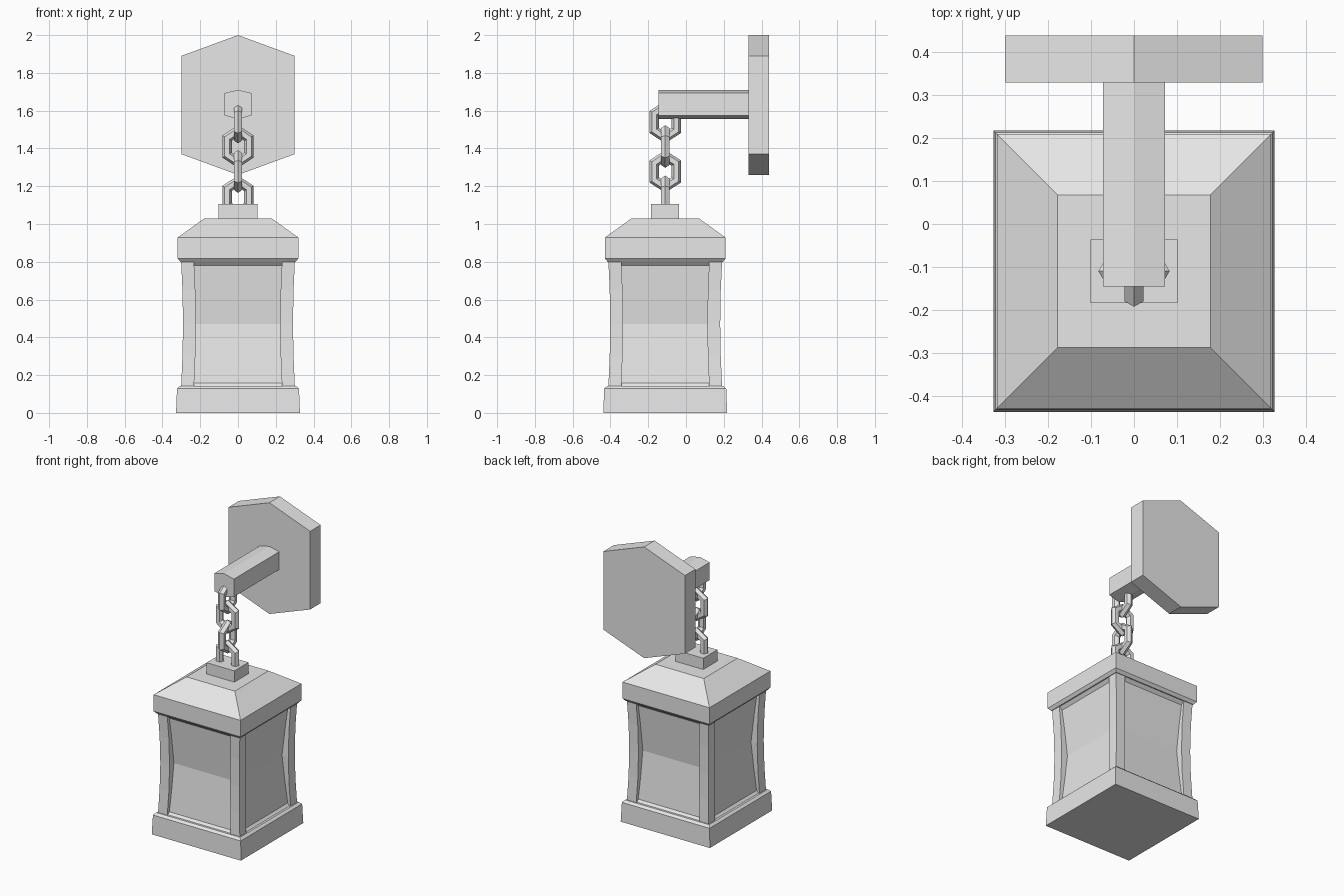
import bpy, bmesh, math
from mathutils import Vector

cube = bpy.data.objects.get("Cube")
if cube:
    bpy.data.objects.remove(cube, do_unlink=True)

HANG_Y = -0.11  # vertical axis of the chain and lantern

grey = bpy.data.materials.new("plain grey")
grey.use_nodes = True
grey.diffuse_color = (0.8, 0.8, 0.8, 1)
grey.node_tree.nodes["Principled BSDF"].inputs["Base Color"].default_value = (0.8, 0.8, 0.8, 1)


def loft(name, rings, closed=False):
    """Skin a list of point rings; cap the ends unless the rings form a loop."""
    bm = bmesh.new()
    loops = [[bm.verts.new(p) for p in ring] for ring in rings]
    n = len(loops[0])
    pairs = list(zip(loops, loops[1:]))
    if closed:
        pairs.append((loops[-1], loops[0]))
    else:
        bm.faces.new(loops[0][::-1])
        bm.faces.new(loops[-1])
    for a, b in pairs:
        for i in range(n):
            j = (i + 1) % n
            bm.faces.new((a[i], a[j], b[j], b[i]))
    bmesh.ops.recalc_face_normals(bm, faces=bm.faces)
    mesh = bpy.data.meshes.new(name)
    bm.to_mesh(mesh)
    bm.free()
    mesh.materials.append(grey)
    obj = bpy.data.objects.new(name, mesh)
    bpy.context.collection.objects.link(obj)
    return obj


def rect(hx, hy, z, cx=0, cy=0):
    return [(cx + sx * hx, HANG_Y + cy + sy * hy, z)
            for sx, sy in ((-1, -1), (1, -1), (1, 1), (-1, 1))]


def stack(name, profile):
    return loft(name, [rect(h, h, z) for h, z in profile])


def hex_bar(name, half, low, low_side, high_side, high, y0, y1):
    outline = [(0, low), (half, low_side), (half, high_side),
               (0, high), (-half, high_side), (-half, low_side)]
    return loft(name, [[(x, y, z) for x, z in outline] for y in (y0, y1)])


def chain_link(name, z, across_x):
    """Six-sided wire swept round an upright hexagon with mitred corners."""
    wire = 0.025
    path = [Vector(p) for p in ((0, 0.083), (0.058, 0.045), (0.058, -0.045),
                                (0, -0.083), (-0.058, -0.045), (-0.058, 0.045))]
    rings = []
    for i, p in enumerate(path):
        into = (p - path[i - 1]).normalized()
        out = (path[(i + 1) % 6] - p).normalized()
        n1, n2 = Vector((-into.y, into.x)), Vector((-out.y, out.x))
        mitre = -(n1 + n2) / (1 + n1.dot(n2))
        ring = []
        for k in range(6):
            a = math.radians(60 * k)
            q = p + mitre * wire * math.cos(a)
            side = wire * math.sin(a)
            x, y = (q.x, side) if across_x else (side, q.x)
            ring.append((x, HANG_Y + y, z + q.y))
        rings.append(ring)
    return loft(name, rings, closed=True)


# Wall bracket
hex_bar("wall_plate", 0.3, 1.26, 1.37, 1.89, 2.0, 0.33, 0.44)
hex_bar("bracket_arm", 0.072, 1.555, 1.575, 1.693, 1.71, -0.146, 0.33)

# Chain, with links turned alternately
for i, z in enumerate((1.54, 1.41, 1.278, 1.143)):
    chain_link(f"chain_link_{i + 1}", z, across_x=i % 2 == 1)

# Lantern
loft("chain_mount", [rect(0.102, 0.074, z) for z in (1.03, 1.105)])
stack("lantern_roof", [(0.305, 0.8), (0.32, 0.818), (0.32, 0.928), (0.178, 1.03)])
stack("lantern_panels", [(0.3, 0.135), (0.28, 0.157), (0.245, 0.47), (0.28, 0.78), (0.3, 0.802)])
stack("lantern_base", [(0.328, 0), (0.323, 0.128), (0.308, 0.142)])

# Corner posts, bowed slightly inwards
post_width = 0.034
for sx, x_name in ((1, "left"), (-1, "right")):
    for sy, y_name in ((1, "back"), (-1, "front")):
        rings = []
        for outer, z in ((0.301, 0.138), (0.294, 0.3), (0.291, 0.47), (0.294, 0.65), (0.301, 0.802)):
            c = outer - post_width
            rings.append(rect(post_width, post_width, z, sx * c, sy * c))
        loft(f"post_{y_name}_{x_name}", rings)
